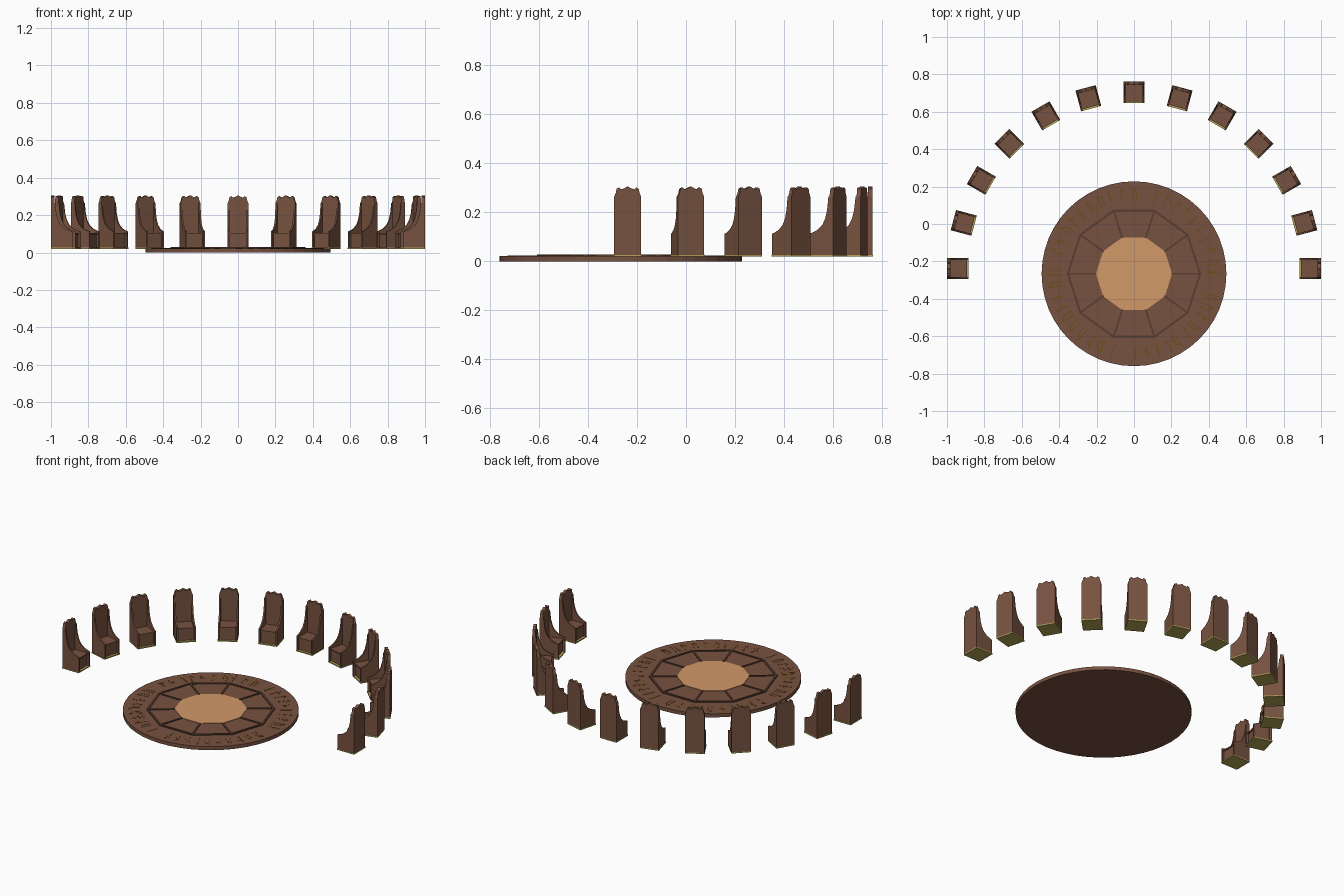
import bpy, bmesh, math, random
from mathutils import Matrix, Vector

if "Cube" in bpy.data.objects:
    bpy.data.objects.remove(bpy.data.objects["Cube"])

random.seed(4)

def material(name, rgb):
    m = bpy.data.materials.new(name)
    m.diffuse_color = (*rgb, 1)
    m.use_nodes = True
    m.node_tree.nodes["Principled BSDF"].inputs["Base Color"].default_value = m.diffuse_color
    return m

WOOD = material("brown wood", (0.185, 0.085, 0.052))
DARK = material("dark brown wood", (0.10, 0.047, 0.030))
PALE = material("pale orange wood", (0.64, 0.32, 0.14))
GOLD = material("old gold", (0.46, 0.38, 0.10))
INLAY = material("dark gold inlay", (0.15, 0.075, 0.010))

def prism(bm, base, offset, mat=0):
    """Extrude a closed outline of 3D points by an offset vector."""
    a = [bm.verts.new(p) for p in base]
    b = [bm.verts.new(Vector(p) + Vector(offset)) for p in base]
    n = len(a)
    faces = [bm.faces.new(a), bm.faces.new(b)]
    faces += [bm.faces.new((a[i], a[(i + 1) % n], b[(i + 1) % n], b[i])) for i in range(n)]
    for f in faces:
        f.material_index = mat

def box(bm, x0, x1, y0, y1, z0, z1, mat=0):
    prism(bm, [(x0, y0, z0), (x1, y0, z0), (x1, y1, z0), (x0, y1, z0)], (0, 0, z1 - z0), mat)

def mesh_from(bm, name, mats):
    bmesh.ops.recalc_face_normals(bm, faces=bm.faces)
    me = bpy.data.meshes.new(name)
    bm.to_mesh(me)
    bm.free()
    for m in mats:
        me.materials.append(m)
    return me

def add(name, me, loc=(0, 0, 0), rot=0):
    ob = bpy.data.objects.new(name, me)
    ob.location = loc
    ob.rotation_euler.z = rot
    bpy.context.collection.objects.link(ob)
    return ob

def polar(r, deg, z=0):
    t = math.radians(deg)
    return Vector((r * math.cos(t), r * math.sin(t), z))

def polygon(r, n, z):
    return [polar(r, 360 * i / n, z) for i in range(n)]

CENTRE = (0, -0.266, 0)

# round dais
bm = bmesh.new()
prism(bm, polygon(0.494, 48, 0), (0, 0, 0.022))
add("dais", mesh_from(bm, "dais", [WOOD]), CENTRE)

# ten raised panels, one per side of the decagon
bm = bmesh.new()
for i in range(10):
    a, b = i * 36, i * 36 + 36
    prism(bm, [polar(0.2, a, 0.02), polar(0.35, a, 0.02),
               polar(0.35, b, 0.02), polar(0.2, b, 0.02)], (0, 0, 0.0045))
add("dais_panels", mesh_from(bm, "dais_panels", [WOOD]), CENTRE)

# decagon rail and radial battens
bm = bmesh.new()
for i in range(10):
    a, b = i * 36, i * 36 + 36
    prism(bm, [polar(0.348, a, 0.02), polar(0.36, a, 0.02),
               polar(0.36, b, 0.02), polar(0.348, b, 0.02)], (0, 0, 0.009))
    side = polar(0.005, a + 90)
    p, q = polar(0.2, a, 0.02), polar(0.352, a, 0.02)
    prism(bm, [p - side, q - side, q + side, p + side], (0, 0, 0.009))
add("dais_battens", mesh_from(bm, "dais_battens", [DARK]), CENTRE)

# pale centre plate
bm = bmesh.new()
prism(bm, polygon(0.204, 10, 0.02), (0, 0, 0.0075))
add("centre_plate", mesh_from(bm, "centre_plate", [PALE]), CENTRE)

# abstract stroke ornaments around the rim
bm = bmesh.new()

def stroke(deg, p, q):
    """Thin plate from p to q, in (tangent, radius) coordinates."""
    rot = Matrix.Rotation(math.radians(deg - 90), 3, 'Z')
    p, q = Vector((*p, 0.021)), Vector((*q, 0.021))
    d = (q - p).normalized()
    s = Vector((-d.y, d.x, 0)) * 0.003
    prism(bm, [rot @ v for v in (p - s, q - s, q + s, p + s)], (0, 0, 0.0022))

for i in range(44):
    if i % 11 == 10:
        continue
    deg = i * 360 / 44
    stroke(deg, (-0.008, 0.388), (-0.008, 0.462))
    kind = random.randrange(4)
    if kind == 0:
        stroke(deg, (-0.008, 0.458), (0.014, 0.435))
    elif kind == 1:
        stroke(deg, (-0.02, 0.44), (0.008, 0.415))
    elif kind == 2:
        stroke(deg, (-0.008, 0.46), (0.014, 0.44))
        stroke(deg, (0.014, 0.44), (0.014, 0.39))
add("rim_ornaments", mesh_from(bm, "rim_ornaments", [INLAY]), CENTRE)

# high-backed chair: base, seat, wings and scalloped back (back towards +y)
bm = bmesh.new()
box(bm, -0.056, 0.056, -0.06, 0.055, 0.020, 0.027, 1)
box(bm, -0.046, 0.046, -0.046, 0.045, 0.026, 0.096)
box(bm, -0.046, 0.046, -0.051, 0.045, 0.096, 0.104)
half = [(0.055, 0.027), (0.055, 0.264), (0.049, 0.278), (0.045, 0.296),
        (0.035, 0.302), (0.027, 0.294), (0.014, 0.298)]
outline = half + [(0, 0.306)] + [(-x, z) for x, z in reversed(half)]
prism(bm, [(x, 0.036, z) for x, z in outline], (0, 0.018, 0))
wing = [(0.04, 0.027), (-0.059, 0.027), (-0.059, 0.113), (-0.044, 0.117), (-0.02, 0.128),
        (0.003, 0.148), (0.017, 0.175), (0.026, 0.21), (0.032, 0.264), (0.04, 0.264)]
for x in (-0.0545, 0.0455):
    prism(bm, [(x, y, z) for y, z in wing], (0.009, 0, 0))
chair = mesh_from(bm, "chair", [WOOD, GOLD])

# thirteen chairs in a half circle, facing inwards
for i in range(13):
    t = math.radians(-90 + 15 * i)
    add(f"chair_{i + 1}", chair, (-0.945 * math.sin(t), -0.238 + 0.945 * math.cos(t), 0), t)
